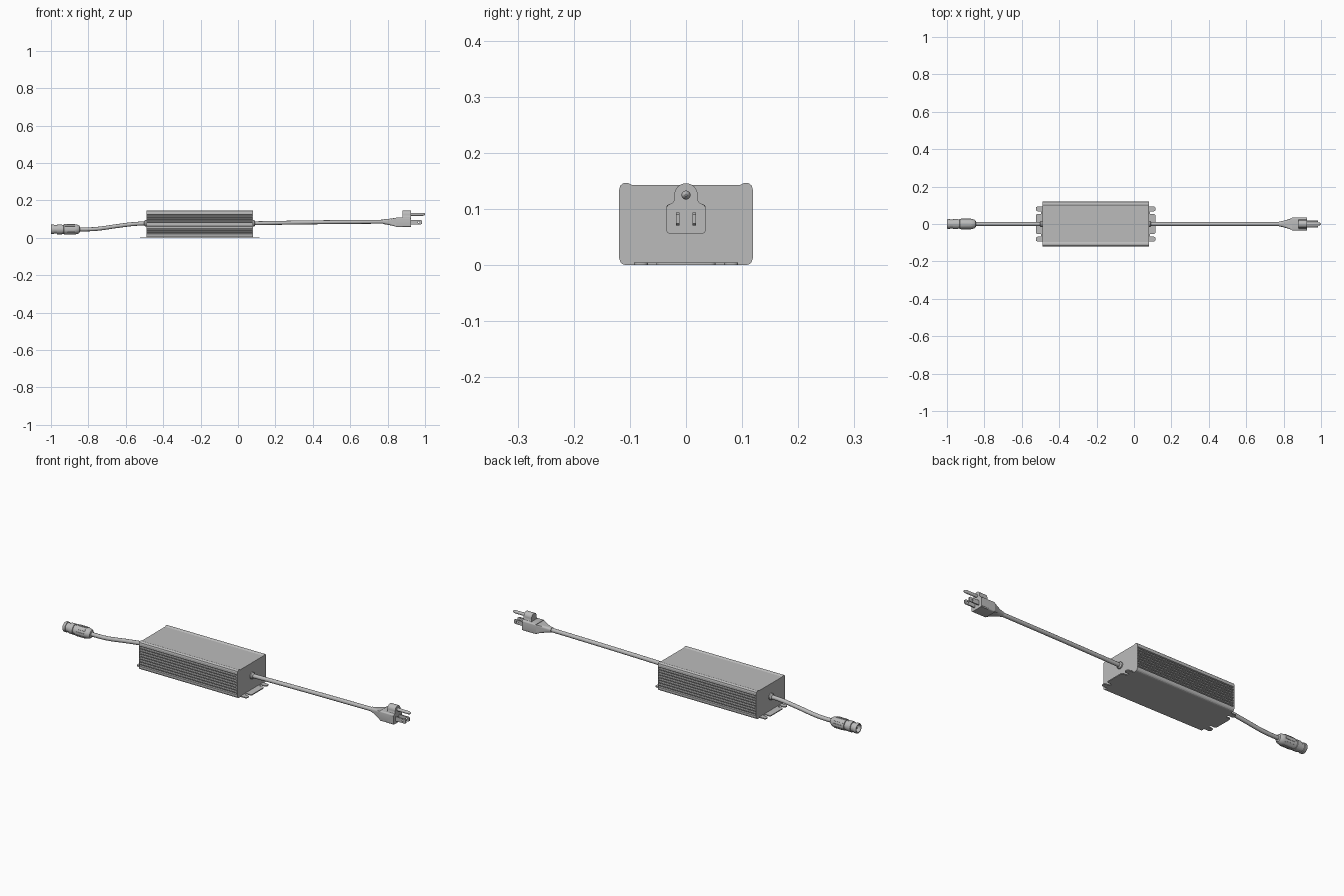
import bpy, bmesh
from math import sin, cos, pi, radians

cube = bpy.data.objects.get("Cube")
if cube:
    bpy.data.objects.remove(cube)

grey = bpy.data.materials.new("plain grey")
grey.use_nodes = True
grey.diffuse_color = (0.5, 0.5, 0.5, 1)
grey.node_tree.nodes["Principled BSDF"].inputs["Base Color"].default_value = (0.5, 0.5, 0.5, 1)


def loft(name, rings, smooth=True):
    """Skin a list of equal-length rings and close both ends."""
    bm = bmesh.new()
    rows = [[bm.verts.new(p) for p in ring] for ring in rings]
    n = len(rows[0])
    for a, b in zip(rows, rows[1:]):
        for i in range(n):
            bm.faces.new((a[i], a[(i + 1) % n], b[(i + 1) % n], b[i]))
    bm.faces.new(rows[0])
    bm.faces.new(rows[-1])
    bmesh.ops.remove_doubles(bm, verts=bm.verts, dist=1e-6)
    bmesh.ops.recalc_face_normals(bm, faces=bm.faces)
    mesh = bpy.data.meshes.new(name)
    bm.to_mesh(mesh)
    bm.free()
    mesh.materials.append(grey)
    obj = bpy.data.objects.new(name, mesh)
    bpy.context.collection.objects.link(obj)
    if smooth:
        bpy.ops.object.select_all(action='DESELECT')
        obj.select_set(True)
        bpy.context.view_layer.objects.active = obj
        bpy.ops.object.shade_smooth_by_angle(angle=radians(35))
    return obj


def prism(name, pts, axis, a, b, smooth=True):
    """Extrude a 2D outline along an axis from a to b."""
    place = {'x': lambda u, v, t: (t, u, v),
             'y': lambda u, v, t: (u, t, v),
             'z': lambda u, v, t: (u, v, t)}[axis]
    return loft(name, [[place(u, v, t) for u, v in pts] for t in (a, b)], smooth)


def lathe(name, profile, z, n=28):
    """Revolve (x, radius) points around a lengthwise axis at height z."""
    return loft(name, [[(x, r * cos(2 * pi * i / n), z + r * sin(2 * pi * i / n))
                        for i in range(n)] for x, r in profile])


def rounded(u0, u1, v0, v1, r, steps=4):
    pts = []
    corners = ((u1 - r, v1 - r), (u0 + r, v1 - r), (u0 + r, v0 + r), (u1 - r, v0 + r))
    for k, (cu, cv) in enumerate(corners):
        for i in range(steps + 1):
            a = (k + i / steps) * pi / 2
            pts.append((cu + r * cos(a), cv + r * sin(a)))
    return pts


def mirrored(half):
    return half + [(-u, v) for u, v in reversed(half)]


def cable(name, path, radius):
    curve = bpy.data.curves.new(name, 'CURVE')
    curve.dimensions = '3D'
    curve.bevel_depth = radius
    curve.bevel_resolution = 4
    curve.resolution_u = 10
    spline = curve.splines.new('BEZIER')
    spline.bezier_points.add(len(path) - 1)
    for p, (x, z) in zip(spline.bezier_points, path):
        p.co = (x, 0, z)
        p.handle_left_type = p.handle_right_type = 'AUTO'
    curve.materials.append(grey)
    obj = bpy.data.objects.new(name, curve)
    bpy.context.collection.objects.link(obj)


# Finned housing with raised top rims, and smooth end plates
LEFT, RIGHT, PLATE = -0.49, 0.08, 0.004
low = [(0.107, 0), (0.113, 0.002), (0.117, 0.006), (0.119, 0.012)]
high = [(0.119, 0.135), (0.117, 0.142), (0.112, 0.146), (0.107, 0.147),
        (0.102, 0.146), (0.096, 0.143)]
fins = []
for i in range(8):
    z = 0.02 + i * 0.0138
    fins += [(0.119, z), (0.112, z + 0.002), (0.112, z + 0.006), (0.119, z + 0.008)]
prism("housing", mirrored(low + fins + high), 'x', LEFT + PLATE, RIGHT - PLATE, False)
for name, x in (("end_plate_right", LEFT), ("end_plate_left", RIGHT - PLATE)):
    prism(name, mirrored(low + high), 'x', x, x + PLATE)

# Mounting tabs with open screw slots between them
for side, edge, s in (("right", LEFT, -1), ("left", RIGHT, 1)):
    x0, x1 = sorted((edge - s * 0.02, edge + s * 0.035))
    for part, y0, y1 in (("front", -0.093, -0.068), ("middle", -0.053, 0.053),
                         ("back", 0.068, 0.093)):
        prism(f"mounting_tab_{side}_{part}", rounded(x0, x1, y0, y1, 0.009), 'z', 0, 0.005)
    xa, xb = sorted((edge - s * 0.01, edge + s * 0.006))
    prism(f"tab_root_{side}", rounded(xa, xb, -0.093, 0.093, 0.001, 1), 'z', 0, 0.005)
    # Cable gland
    lathe(f"cable_gland_{side}", [(edge - s * 0.005, 0.017), (edge + s * 0.006, 0.017),
                                  (edge + s * 0.012, 0.012)], 0.077)

# Cables
cable("mains_cable", [(0.07, 0.077), (0.3, 0.081), (0.55, 0.084), (0.8, 0.086)], 0.0105)
cable("output_cable", [(-0.48, 0.077), (-0.55, 0.074), (-0.65, 0.062), (-0.75, 0.048),
                       (-0.8, 0.045), (-0.86, 0.045)], 0.0105)

# Round connector: socket, coupling ring, body and tail
CZ = 0.045
lathe("connector", [(-0.96, 0), (-0.96, 0.019), (-1, 0.019), (-1, 0.024), (-0.997, 0.026),
                    (-0.985, 0.026), (-0.984, 0.023), (-0.968, 0.023), (-0.967, 0.027),
                    (-0.942, 0.027), (-0.941, 0.024), (-0.932, 0.024), (-0.931, 0.028),
                    (-0.87, 0.027), (-0.855, 0.024), (-0.847, 0.018), (-0.845, 0.011),
                    (-0.845, 0)], CZ)
for i in range(3):
    a = 2 * pi * i / 3 + pi / 2
    pin = lathe(f"connector_pin_{i + 1}", [(-0.955, 0.003), (-0.985, 0.003)], 0, 10)
    pin.location = (0, 0.009 * cos(a), CZ + 0.009 * sin(a))
for i in range(8):
    grip = prism(f"connector_grip_{i + 1}", rounded(-0.925, -0.872, -0.005, 0.005, 0.002, 2),
                 'z', 0.02, 0.0287)
    grip.rotation_euler.x = i * pi / 4
    grip.location.z = CZ

# Plug: flared neck, body and earth-pin collar
neck = []
for t in (0, 0.25, 0.5, 0.75, 1):
    flare, square = t ** 1.3, 1 + 0.45 * t
    hw, hh = 0.0125 + 0.0215 * flare, 0.0125 + 0.012 * flare
    neck.append([(0.775 + 0.075 * t,
                  hw * max(-1, min(1, square * cos(2 * pi * i / 32))),
                  0.086 - 0.003 * t + hh * max(-1, min(1, square * sin(2 * pi * i / 32))))
                 for i in range(32)])
loft("plug_neck", neck)
prism("plug_body", rounded(-0.035, 0.035, 0.057, 0.109, 0.006), 'x', 0.845, 0.92)
collar = [(0.031, 0.057), (0.035, 0.061), (0.035, 0.103), (0.031, 0.108),
          (0.024, 0.111), (0.021, 0.116)]
collar += [(0.021 * cos(a * pi / 16), 0.125 + 0.021 * sin(a * pi / 16)) for a in range(8)]
prism("plug_collar", mirrored(collar), 'x', 0.88, 0.925)

# Prongs: round earth pin and two drilled blades
lathe("earth_pin", [(0.915, 0.008), (0.988, 0.008), (0.996, 0.006), (1, 0.002)], 0.125, 20)
hole = [(0.966 - 0.005 * cos(i * pi / 8), 0.005 * sin(i * pi / 8)) for i in range(9)]
half = [(0.915, 0)] + hole + [(0.983, 0), (0.983, 0.008), (0.978, 0.0115), (0.915, 0.0115)]
for side, y in (("front", -0.015), ("back", 0.015)):
    for part, s in (("upper", 1), ("lower", -1)):
        prism(f"blade_{side}_{part}", [(x, 0.0825 + s * z) for x, z in half],
              'y', y - 0.003, y + 0.003)
